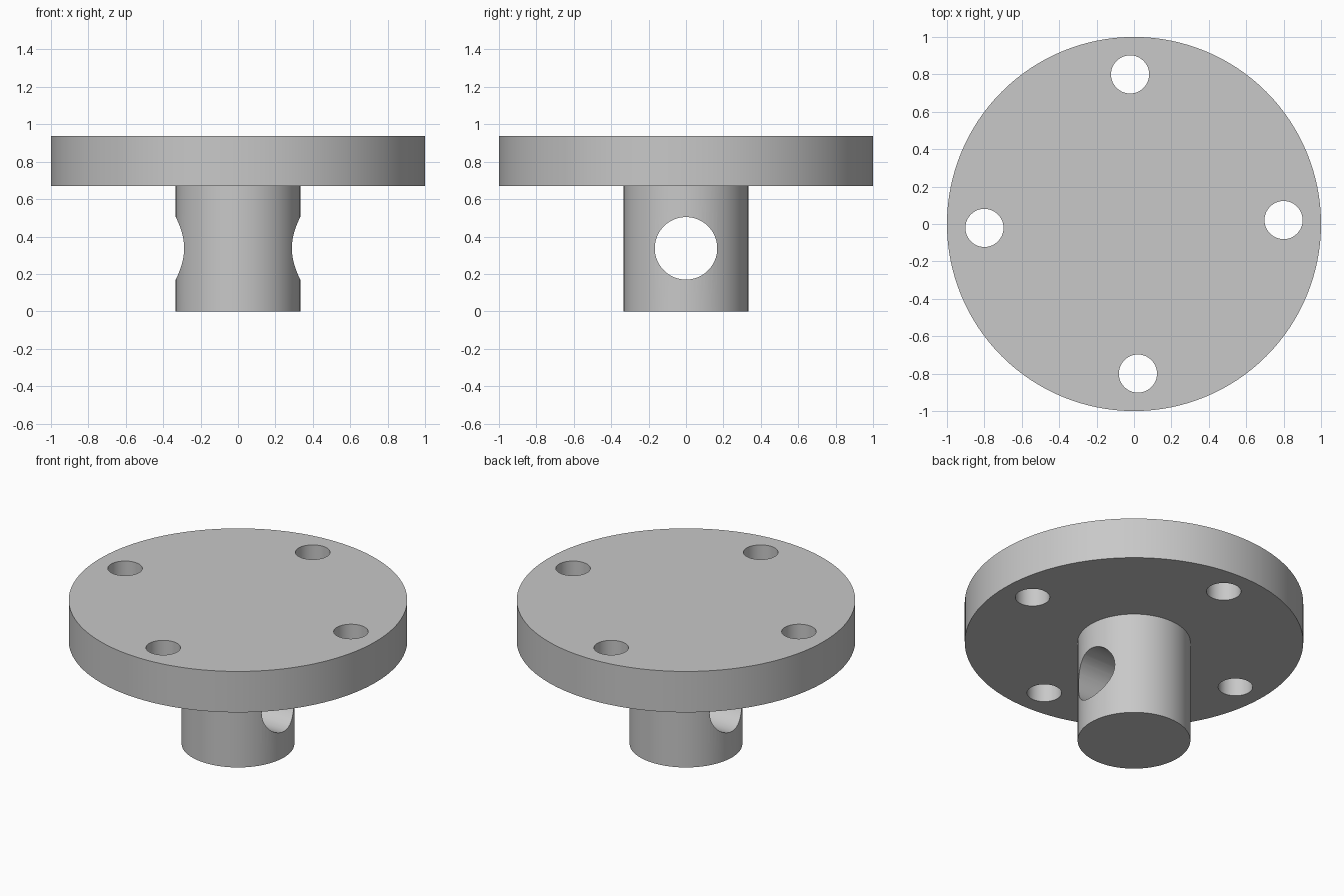
import bpy
from math import radians, cos, sin, pi

cube = bpy.data.objects.get("Cube")
if cube:
    bpy.data.objects.remove(cube, do_unlink=True)

FLANGE_BOTTOM, FLANGE_TOP = 0.67, 0.937
STEM_RADIUS = 0.333

grey = bpy.data.materials.new("steel_grey")
grey.use_nodes = True
colour = (0.58, 0.58, 0.58, 1)
grey.diffuse_color = colour
grey.node_tree.nodes["Principled BSDF"].inputs["Base Color"].default_value = colour


def cylinder(name, radius, length, centre, sides, rotation=(0, 0, 0)):
    bpy.ops.mesh.primitive_cylinder_add(vertices=sides, radius=radius, depth=length,
                                        location=centre, rotation=rotation)
    obj = bpy.context.object
    obj.name = name
    obj.data.materials.append(grey)
    return obj


def combine(target, tool, operation):
    mod = target.modifiers.new(operation.lower(), "BOOLEAN")
    mod.operation = operation
    mod.solver = "EXACT"
    mod.object = tool
    bpy.context.view_layer.objects.active = target
    bpy.ops.object.modifier_apply(modifier=mod.name)
    bpy.data.objects.remove(tool, do_unlink=True)


# Round flange
thickness = FLANGE_TOP - FLANGE_BOTTOM
middle = (FLANGE_TOP + FLANGE_BOTTOM) / 2
body = cylinder("flange_with_stem", 1, thickness, (0, 0, middle), 128)

# Stem, sunk into the flange so the two join as one solid
stem = cylinder("stem", STEM_RADIUS, middle, (0, 0, middle / 2), 96)
combine(body, stem, "UNION")

# Four bolt holes, turned slightly off the axes
for i in range(4):
    angle = i * pi / 2 + radians(1.5)
    hole = cylinder("bolt_hole_cutter", 0.102, thickness * 2,
                    (0.8 * cos(angle), 0.8 * sin(angle), middle), 48)
    combine(body, hole, "DIFFERENCE")

# Cross hole through the stem from side to side
pin_hole = cylinder("cross_hole_cutter", 0.167, 1, (0, 0, 0.337), 64,
                    (0, radians(90), 0))
combine(body, pin_hole, "DIFFERENCE")

# Smooth walls with crisp rims
bpy.ops.object.select_all(action="DESELECT")
body.select_set(True)
bpy.context.view_layer.objects.active = body
bpy.ops.object.shade_smooth_by_angle(angle=radians(30))
